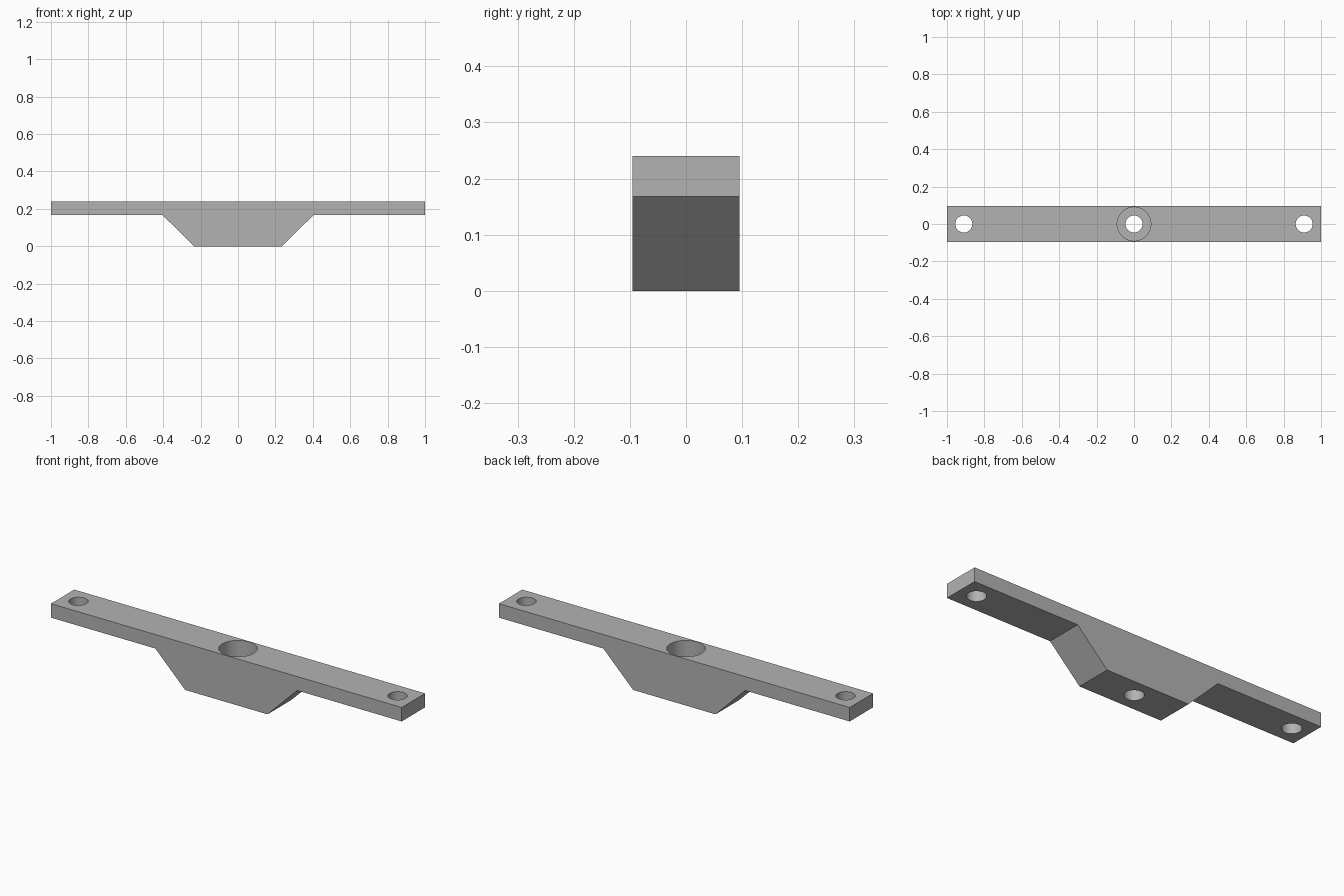
import bpy, bmesh
from mathutils import Matrix

if "Cube" in bpy.data.objects:
    bpy.data.objects.remove(bpy.data.objects["Cube"])

HALF_W, TOP, FLANGE = 0.095, 0.24, 0.168
HOLE_R, BORE_R, BORE_FLOOR = 0.0455, 0.09, 0.07

grey = bpy.data.materials.new("plain grey")
grey.diffuse_color = (0.45, 0.45, 0.45, 1)
grey.use_nodes = True
grey.node_tree.nodes["Principled BSDF"].inputs["Base Color"].default_value = grey.diffuse_color


def make_object(name, bm):
    bmesh.ops.recalc_face_normals(bm, faces=bm.faces)
    mesh = bpy.data.meshes.new(name)
    bm.to_mesh(mesh)
    bm.free()
    mesh.materials.append(grey)
    obj = bpy.data.objects.new(name, mesh)
    bpy.context.collection.objects.link(obj)
    return obj


def drill(target, name, x, radius, z0, z1):
    """Cut a vertical round hole through the target."""
    bm = bmesh.new()
    bmesh.ops.create_cone(bm, cap_ends=True, segments=64, radius1=radius,
                          radius2=radius, depth=z1 - z0,
                          matrix=Matrix.Translation((x, 0, (z0 + z1) / 2)))
    cutter = make_object(name, bm)
    cutter.hide_render = True
    cutter.hide_set(True)
    mod = target.modifiers.new(name, 'BOOLEAN')
    mod.operation = 'DIFFERENCE'
    mod.solver = 'EXACT'
    mod.object = cutter
    bpy.context.view_layer.objects.active = target
    bpy.ops.object.modifier_apply(modifier=name)
    bpy.data.objects.remove(cutter)


# Bar with a tapered block below the middle, extruded from its front profile
half = [(0.235, 0), (0.405, FLANGE), (1, FLANGE), (1, TOP)]
profile = half + [(-x, z) for x, z in reversed(half)]
bm = bmesh.new()
face = bm.faces.new([bm.verts.new((x, -HALF_W, z)) for x, z in profile])
ext = bmesh.ops.extrude_face_region(bm, geom=[face])
bmesh.ops.translate(bm, vec=(0, 2 * HALF_W, 0),
                    verts=[v for v in ext["geom"] if isinstance(v, bmesh.types.BMVert)])
bracket = make_object("mounting_bar", bm)

# Counterbored centre hole and two end holes
drill(bracket, "counterbore", 0, BORE_R, BORE_FLOOR, TOP + 0.1)
for label, x in (("left_hole", -0.91), ("centre_hole", 0), ("right_hole", 0.91)):
    drill(bracket, label, x, HOLE_R, -0.1, TOP + 0.1)

# Smooth hole walls, sharp edges elsewhere
bpy.ops.object.select_all(action='DESELECT')
bracket.select_set(True)
bpy.context.view_layer.objects.active = bracket
bpy.ops.object.shade_smooth_by_angle(angle=0.52)
